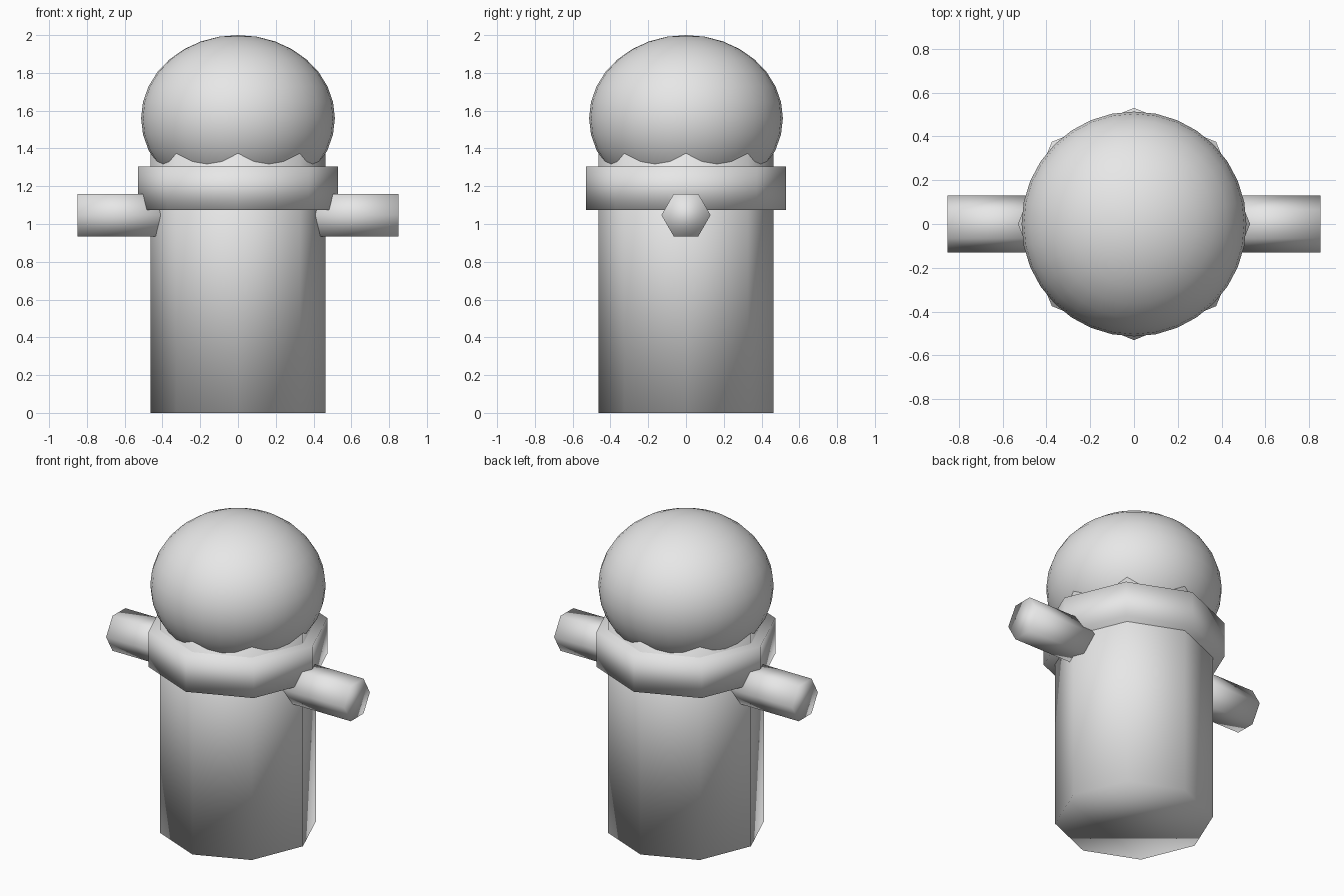
import bpy
import math

if "Cube" in bpy.data.objects:
    bpy.data.objects.remove(bpy.data.objects["Cube"])

grey = bpy.data.materials.new("plain grey")
grey.diffuse_color = (0.8, 0.8, 0.8, 1)
grey.use_nodes = True
grey.node_tree.nodes["Principled BSDF"].inputs["Base Color"].default_value = grey.diffuse_color


def finish(name):
    """Name the new object, bake its transform, colour it and shade it smooth."""
    obj = bpy.context.object
    obj.name = name
    bpy.ops.object.transform_apply(location=False, rotation=True, scale=True)
    obj.data.materials.append(grey)
    bpy.ops.object.shade_smooth()
    return obj


def prism(name, sides, radius, low, high):
    """Upright prism with a corner on each axis."""
    bpy.ops.mesh.primitive_cylinder_add(
        vertices=sides, radius=radius, depth=high - low,
        location=(0, 0, (low + high) / 2))
    return finish(name)


# Eight-sided post, its top hidden inside the dome
prism("body", 8, 0.463, 0, 1.56)

# Wider eight-sided band around the post
prism("collar", 8, 0.53, 1.075, 1.305)

# Slightly flattened ball on top
bpy.ops.mesh.primitive_uv_sphere_add(
    segments=32, ring_count=16, radius=1, location=(0, 0, 1.56))
bpy.context.object.scale = (0.513, 0.513, 0.44)
finish("dome")

# Six-sided pegs on both sides, corners pointing front and back
inner, outer = 0.40, 0.85
for side, label in ((-1, "left_arm"), (1, "right_arm")):
    bpy.ops.mesh.primitive_cylinder_add(
        vertices=6, radius=0.13, depth=outer - inner,
        location=(side * (inner + outer) / 2, 0, 1.047),
        rotation=(0, math.pi / 2, 0))
    finish(label)
